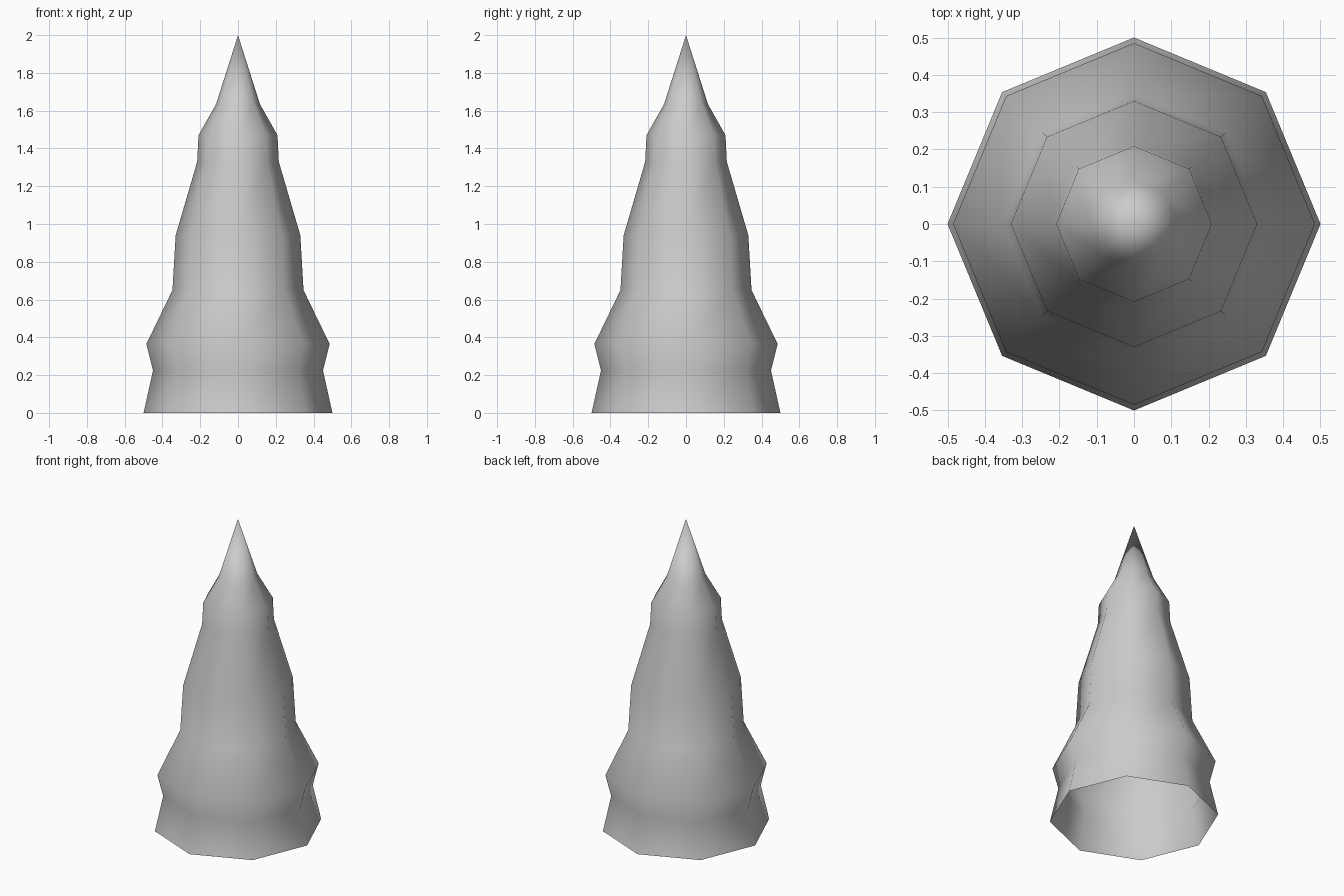
import bpy, bmesh, math

cube = bpy.data.objects.get("Cube")
if cube:
    bpy.data.objects.remove(cube, do_unlink=True)

SIDES = 8
# radius and height of each ring, bottom to top
PROFILE = [(0.5, 0), (0.45, 0.225), (0.485, 0.365), (0.347, 0.65),
           (0.33, 0.94), (0.216, 1.33), (0.209, 1.47), (0.116, 1.635)]
TIP_HEIGHT = 2.0

grey = bpy.data.materials.new("light_grey")
grey.use_nodes = True
colour = (0.6, 0.6, 0.6, 1)
grey.diffuse_color = colour
grey.node_tree.nodes["Principled BSDF"].inputs["Base Color"].default_value = colour

# Eight-sided tapering spike, open at the base
bm = bmesh.new()
rings = []
for radius, z in PROFILE:
    angles = [math.tau * i / SIDES for i in range(SIDES)]
    rings.append([bm.verts.new((radius * math.cos(a), radius * math.sin(a), z))
                  for a in angles])
for low, high in zip(rings, rings[1:]):
    for i in range(SIDES):
        j = (i + 1) % SIDES
        bm.faces.new((low[i], low[j], high[j], high[i]))

# Pointed tip
tip = bm.verts.new((0, 0, TIP_HEIGHT))
for i in range(SIDES):
    bm.faces.new((rings[-1][i], rings[-1][(i + 1) % SIDES], tip))
for face in bm.faces:
    face.smooth = True

mesh = bpy.data.meshes.new("spike")
bm.to_mesh(mesh)
bm.free()
mesh.materials.append(grey)
spike = bpy.data.objects.new("spike", mesh)
bpy.context.collection.objects.link(spike)
